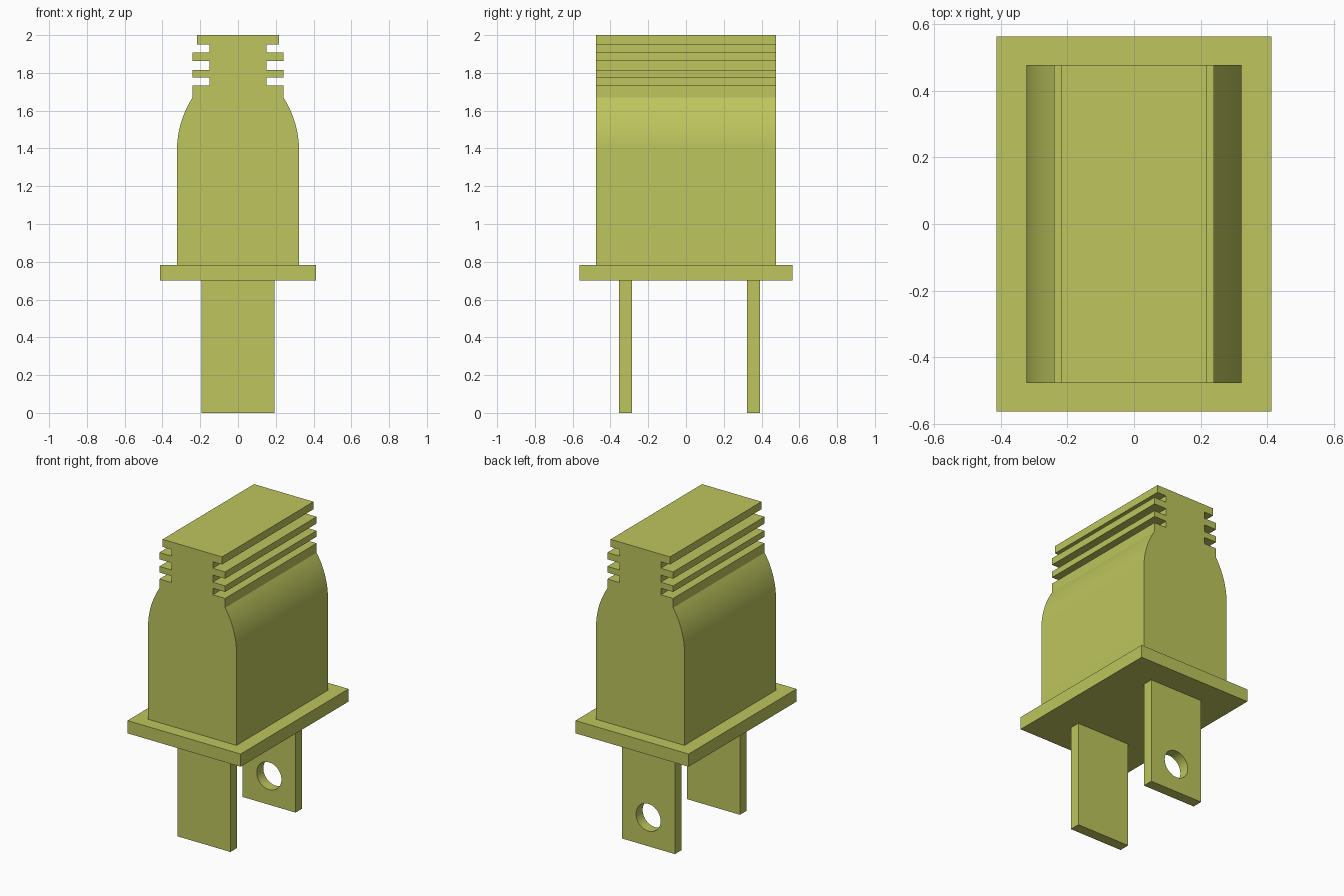
import bpy, bmesh, math

cube = bpy.data.objects.get("Cube")
if cube:
    bpy.data.objects.remove(cube, do_unlink=True)

olive = bpy.data.materials.new("olive_green")
olive.use_nodes = True
COLOR = (0.51, 0.56, 0.11, 1)
olive.diffuse_color = COLOR
olive.node_tree.nodes["Principled BSDF"].inputs["Base Color"].default_value = COLOR


def extrude_profile(name, points, y0, y1):
    """Extrude a closed x-z outline along y."""
    bm = bmesh.new()
    face = bm.faces.new([bm.verts.new((x, y0, z)) for x, z in points])
    ext = bmesh.ops.extrude_face_region(bm, geom=[face])
    verts = [v for v in ext["geom"] if isinstance(v, bmesh.types.BMVert)]
    bmesh.ops.translate(bm, verts=verts, vec=(0, y1 - y0, 0))
    bmesh.ops.recalc_face_normals(bm, faces=bm.faces)
    mesh = bpy.data.meshes.new(name)
    bm.to_mesh(mesh)
    bm.free()
    mesh.materials.append(olive)
    obj = bpy.data.objects.new(name, mesh)
    bpy.context.collection.objects.link(obj)
    return obj


def rect(half, z0, z1):
    return [(half, z0), (half, z1), (-half, z1), (-half, z0)]


# Flange plate
extrude_profile("flange", rect(0.413, 0.70, 0.784), -0.563, 0.563)

# Housing: straight side, shoulder arc, then grip grooves
R, SWEEP = 0.514, math.radians(33)
side = [(0.323, 0.784)]
for i in range(17):
    a = SWEEP * i / 16
    side.append((0.323 - R * (1 - math.cos(a)), 1.39 + R * math.sin(a)))
fin, core, cap = 0.24, 0.15, 0.217
side.append((fin, 1.732))
for z0, z1, outer in ((1.732, 1.775, fin), (1.815, 1.862, fin), (1.907, 1.95, cap)):
    if z0 > 1.74:
        side.append((fin, z0))
    side += [(core, z0), (core, z1), (outer, z1)]
side.append((cap, 2.0))
housing = extrude_profile("housing", side + [(-x, z) for x, z in reversed(side)], -0.477, 0.477)
bpy.context.view_layer.objects.active = housing
housing.select_set(True)
bpy.ops.object.shade_smooth_by_angle(angle=math.radians(20))
housing.select_set(False)

# Contact blades
extrude_profile("front_blade", rect(0.194, 0, 0.70), -0.356, -0.286)
back_blade = extrude_profile("back_blade", rect(0.194, 0, 0.70), 0.324, 0.393)

# Round hole through the back blade
bpy.ops.mesh.primitive_cylinder_add(vertices=48, radius=0.09, depth=0.3,
                                    location=(0, 0.36, 0.19), rotation=(math.pi / 2, 0, 0))
cutter = bpy.context.object
cutter.name = "hole_cutter"
cutter.data.materials.append(olive)
cutter.hide_render = True
cutter.hide_viewport = True
hole = back_blade.modifiers.new("hole", "BOOLEAN")
hole.operation = "DIFFERENCE"
hole.solver = "EXACT"
hole.object = cutter
